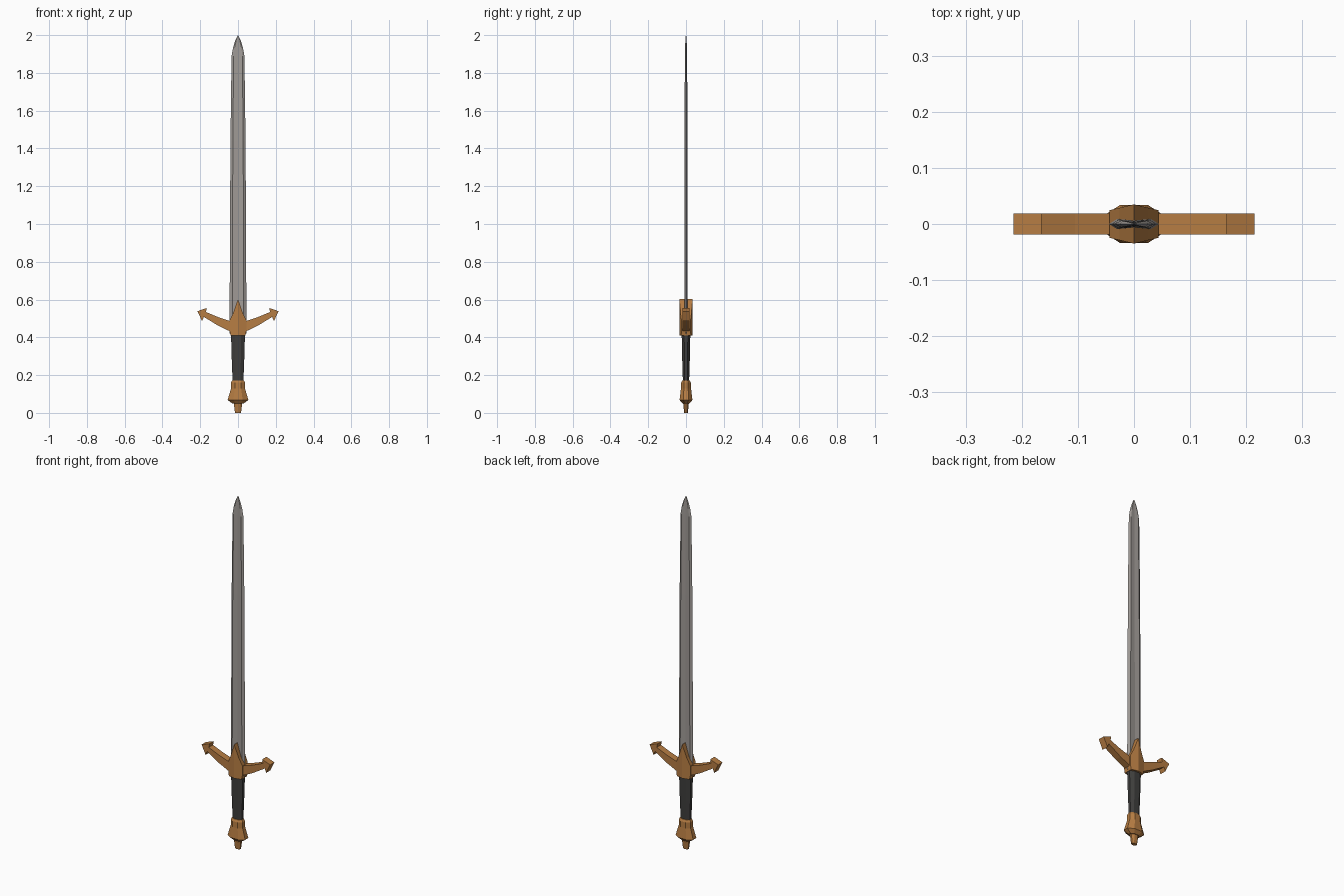
import bpy, math

if "Cube" in bpy.data.objects:
    bpy.data.objects.remove(bpy.data.objects["Cube"])

def material(name, rgb):
    m = bpy.data.materials.new(name)
    m.diffuse_color = (*rgb, 1)
    m.use_nodes = True
    m.node_tree.nodes["Principled BSDF"].inputs["Base Color"].default_value = m.diffuse_color
    return m

STEEL = material("grey steel", (0.36, 0.335, 0.315))
BRONZE = material("warm bronze", (0.47, 0.205, 0.056))
LEATHER = material("dark leather", (0.05, 0.049, 0.047))

def add_mesh(name, verts, faces, mat):
    me = bpy.data.meshes.new(name)
    me.from_pydata(verts, [], faces)
    me.materials.append(mat)
    ob = bpy.data.objects.new(name, me)
    bpy.context.collection.objects.link(ob)
    # consistent outward normals
    bpy.context.view_layer.objects.active = ob
    ob.select_set(True)
    bpy.ops.object.mode_set(mode='EDIT')
    bpy.ops.mesh.select_all(action='SELECT')
    bpy.ops.mesh.remove_doubles(threshold=0.00005)
    bpy.ops.mesh.normals_make_consistent(inside=False)
    bpy.ops.object.mode_set(mode='OBJECT')
    ob.select_set(False)
    return ob

def loft(name, section, rings, mat):
    """Stack a unit section at each (z, half width, half depth)."""
    n = len(section)
    verts = [(x * w, y * d, z) for z, w, d in rings for x, y in section]
    faces = [(r * n + i, r * n + (i + 1) % n, (r + 1) * n + (i + 1) % n, (r + 1) * n + i)
             for r in range(len(rings) - 1) for i in range(n)]
    faces += [tuple(range(n)), tuple(range((len(rings) - 1) * n, len(rings) * n))]
    return add_mesh(name, verts, faces, mat)

# Blade: bevelled edges with a shallow fuller, rounding to a point
blade_section = [(1, 0), (0.68, 1), (0, 0.7), (-0.68, 1), (-1, 0), (-0.68, -1), (0, -0.7), (0.68, -1)]
loft("blade", blade_section,
     [(0.42, 0.045, 0.009), (1.44, 0.040, 0.008), (1.89, 0.034, 0.006), (1.935, 0.026, 0.005),
      (1.97, 0.015, 0.0035), (1.99, 0.006, 0.002), (2.0, 0.0006, 0.0005)], STEEL)

# Grip and pommel share a flattened octagon section
octagon = [(1, 0.42), (0.45, 1), (-0.45, 1), (-1, 0.42), (-1, -0.42), (-0.45, -1), (0.45, -1), (1, -0.42)]
loft("grip", octagon, [(0.15, 0.028, 0.016), (0.28, 0.033, 0.020), (0.42, 0.037, 0.023)], LEATHER)
loft("pommel", octagon,
     [(0.05, 0.030, 0.018), (0.068, 0.055, 0.034), (0.128, 0.037, 0.027),
      (0.160, 0.037, 0.026), (0.172, 0.031, 0.020)], BRONZE)
loft("pommel_knob", octagon, [(0, 0.016, 0.010), (0.042, 0.021, 0.014), (0.06, 0.024, 0.016)], BRONZE)

# Guard centre: ridged, pointed block, each half a prism either side of the ridge
half = [(0, 0.41), (0.039, 0.41), (0.044, 0.432), (0.044, 0.49), (0.026, 0.528), (0, 0.602)]
verts, faces = [], []
for side in (-1, 1):
    for face in (-1, 1):
        base = len(verts)
        verts += [(side * x, face * (0.035 - 0.24 * x), z) for x, z in half]
        faces.append(tuple(range(base, base + len(half))))
    a, b = base - len(half), base
    faces += [(a + i, a + i + 1, b + i + 1, b + i) for i in range(len(half) - 1)]
add_mesh("guard_centre", verts, faces, BRONZE)

# Guard arms: curved taper ending in an arrowhead
arm = [(0.03, 0.433), (0.045, 0.433), (0.105, 0.462), (0.181, 0.508), (0.190, 0.486),
       (0.215, 0.538), (0.165, 0.556), (0.170, 0.534), (0.105, 0.507), (0.045, 0.487), (0.03, 0.487)]
for name, side in (("guard_arm_left", -1), ("guard_arm_right", 1)):
    n = len(arm)
    verts = [(side * x, y, z) for y in (-0.019, 0.019) for x, z in arm]
    faces = [(i, (i + 1) % n, n + (i + 1) % n, n + i) for i in range(n)]
    # split caps: inner arm, outer arm, arrowhead
    for o in (0, n):
        faces += [tuple(o + i for i in f) for f in
                  ((0, 1, 9, 10), (1, 2, 8, 9), (2, 3, 7, 8), (3, 4, 5), (3, 5, 7), (5, 6, 7))]
    add_mesh(name, verts, faces, BRONZE)
